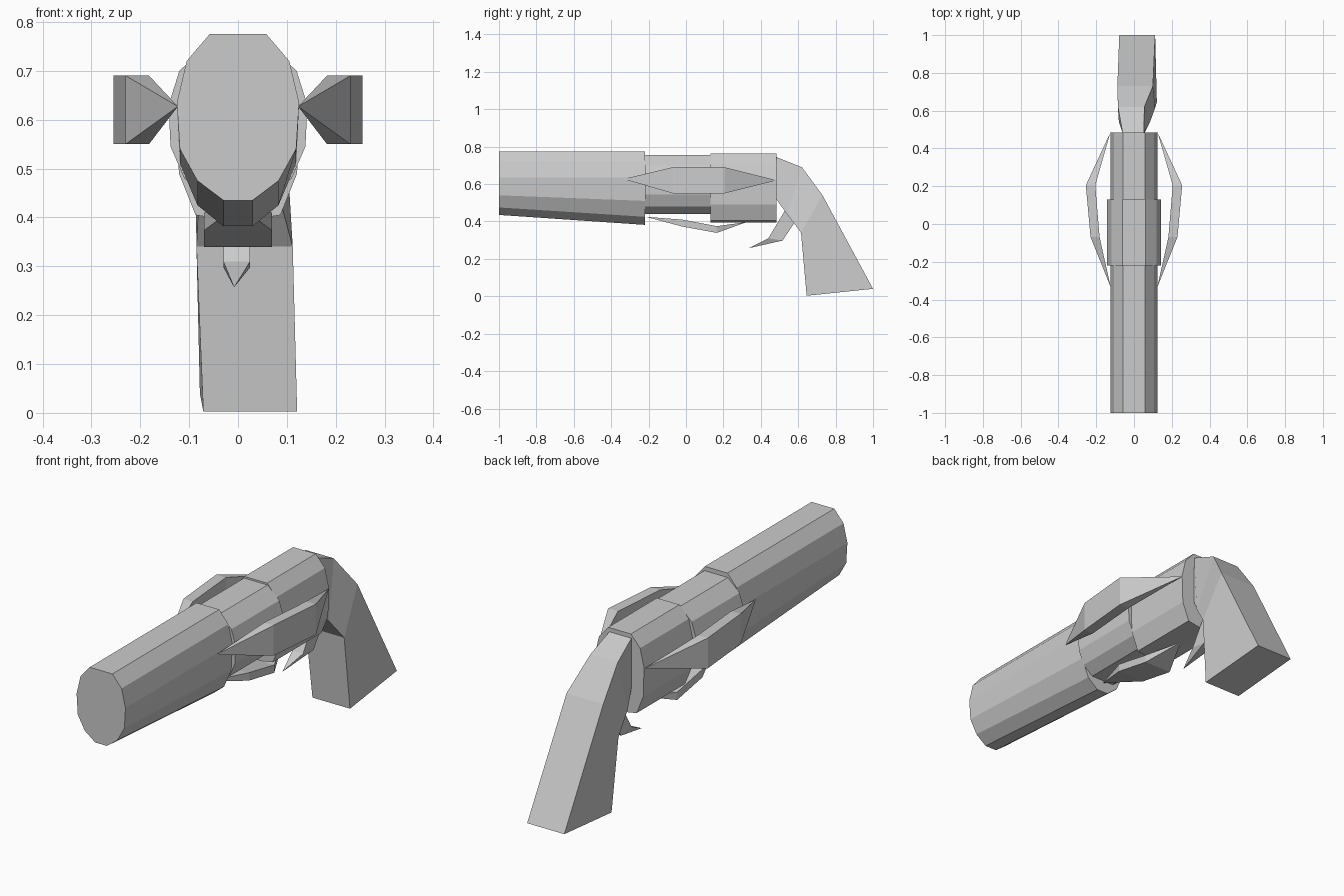
import bpy, bmesh

if "Cube" in bpy.data.objects:
    bpy.data.objects.remove(bpy.data.objects["Cube"])


def loft(name, rings):
    """Skin equal-length rings of points; a one-point ring makes a pointed end."""
    bm = bmesh.new()
    vr = [[bm.verts.new(p) for p in r] for r in rings]
    for a, b in zip(vr, vr[1:]):
        n = max(len(a), len(b))
        for i in range(n):
            j = (i + 1) % n
            quad = [a[i % len(a)], a[j % len(a)], b[j % len(b)], b[i % len(b)]]
            bm.faces.new(list(dict.fromkeys(quad)))
    for r in (vr[0], vr[-1]):
        if len(r) > 2:
            bm.faces.new(r)
    bmesh.ops.recalc_face_normals(bm, faces=bm.faces)
    me = bpy.data.meshes.new(name)
    bm.to_mesh(me)
    bm.free()
    ob = bpy.data.objects.new(name, me)
    bpy.context.collection.objects.link(ob)
    return ob


def section(y, half):
    """Mirror the right half of a cross-section (x, z) into a closed ring at y."""
    return [(x, y, z) for x, z in half] + [(-x, y, z) for x, z in reversed(half)]


def slab(x0, x1, y, z0, z1):
    return [(x0, y, z0), (x1, y, z0), (x1, y, z1), (x0, y, z1)]


# Barrel, deepening toward the rear
top = [(.058, .775), (.105, .72), (.125, .635)]
loft("barrel", [
    section(-1, top + [(.119, .54), (.083, .475), (.03, .435)]),
    section(-.22, top + [(.119, .51), (.083, .425), (.03, .382)])])

# Revolving cylinder and rear frame
drum = [(.06, .755), (.12, .70), (.142, .63), (.138, .545), (.11, .48), (.06, .44)]
loft("cylinder", [section(-.22, drum), section(.13, drum)])
frame = [(.058, .763), (.105, .71), (.125, .625), (.121, .49), (.087, .405), (.03, .395)]
loft("frame", [section(.13, frame), section(.485, frame)])

# Pointed side rails
for name, s in (("rail_right", 1), ("rail_left", -1)):
    loft(name, [
        [(s * .123, -.335, .627)],
        slab(s * .182, s * .23, -.07, .55, .69),
        slab(s * .205, s * .255, .205, .55, .69),
        [(s * .125, .485, .62)]])

# Lower guard, same pointed form turned downward
loft("lower_guard", [
    [(0, -.215, .425)],
    slab(-.07, .07, -.02, .373, .41),
    slab(-.07, .07, .165, .339, .375),
    [(0, .325, .397)]])

# Trigger
loft("trigger", [
    [(-.03, .53, .46), (.025, .53, .46), (.025, .578, .39), (-.03, .578, .39)],
    [(-.03, .44, .31), (.025, .44, .31), (.025, .517, .298), (-.03, .517, .298)],
    [(-.008, .335, .257)]])

# Grip: each row is back (y, z, x left, x right), then front
rows = [((.482, .745, -.06, .052), (.482, .52, -.06, .055)),
        ((.62, .69, -.085, .055), (.54, .44, -.08, .085)),
        ((.73, .54, -.088, .10), (.615, .34, -.085, .112)),
        ((1, .04, -.078, .112), (.645, .003, -.071, .121))]
loft("grip", [
    [(b[2], b[0], b[1]), (b[3], b[0], b[1]), (f[3], f[0], f[1]), (f[2], f[0], f[1])]
    for b, f in rows])
